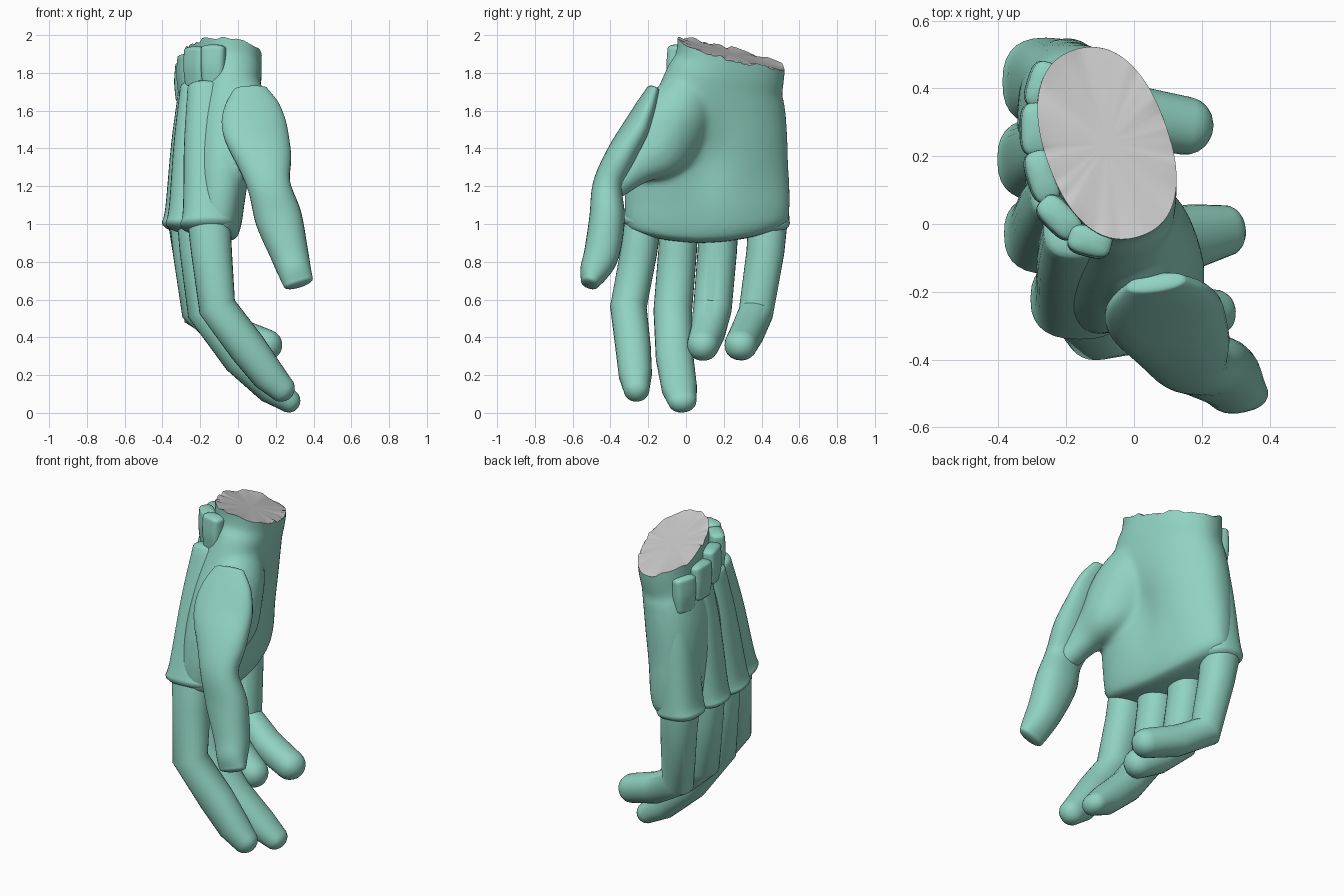
import bpy, bmesh, math, random
from mathutils import Vector

if "Cube" in bpy.data.objects:
    bpy.data.objects.remove(bpy.data.objects["Cube"])

random.seed(4)


def material(name, rgb):
    m = bpy.data.materials.new(name)
    m.diffuse_color = (*rgb, 1)
    m.use_nodes = True
    m.node_tree.nodes["Principled BSDF"].inputs["Base Color"].default_value = m.diffuse_color
    return m


TEAL = material("teal", (0.28, 0.65, 0.53))
GREY = material("cut_grey", (0.59, 0.59, 0.59))


def catmull(a, b, c, d, t):
    return [0.5 * (2 * q + (r - p) * t + (2 * p - 5 * q + 4 * r - s) * t * t
                   + (3 * q - p - 3 * r + s) * t ** 3) for p, q, r, s in zip(a, b, c, d)]


def add_loft(bm, stations, hint, power=2.0, dome=1.0, sides=28, steps=5):
    """Tube through (x, y, z, half_width, half_depth) stations with domed ends.
    hint is the width direction, or a function of the position giving it."""
    pts = [stations[0]] + list(stations) + [stations[-1]]
    path = []
    for i in range(len(stations) - 1):
        path += [catmull(*pts[i:i + 4], k / steps) for k in range(steps)]
    path.append(list(stations[-1]))
    pos = [Vector(p[:3]) for p in path]
    rings = []
    last = len(path) - 1
    for i, p in enumerate(path):
        before = (pos[i] - pos[i - 1]).normalized() if i else Vector()
        after = (pos[i + 1] - pos[i]).normalized() if i < last else Vector()
        rings.append((pos[i], (before + after).normalized(), p[3], p[4]))

    def cap(ring, sign):
        c, t, w, d = ring
        h = min(w, d) * dome * sign
        return [(c + t * h * math.sin(a), t, w * math.cos(a), d * math.cos(a))
                for a in (0.3, 0.6, 0.9, 1.2, 1.45)]

    rings = cap(rings[0], -1)[::-1] + rings + cap(rings[-1], 1)
    loops = []
    for c, t, w, d in rings:
        h = Vector(hint(c) if callable(hint) else hint)
        side = (h - t * t.dot(h)).normalized()
        up = side.cross(t)
        loop = []
        for k in range(sides):
            a = 2 * math.pi * k / sides
            ca, sa = math.cos(a), math.sin(a)
            u = math.copysign(abs(ca) ** (2 / power), ca)
            v = math.copysign(abs(sa) ** (2 / power), sa)
            loop.append(bm.verts.new(c + side * w * u + up * d * v))
        loops.append(loop)
    for lo, hi in zip(loops, loops[1:]):
        for k in range(sides):
            n = (k + 1) % sides
            bm.faces.new((lo[k], lo[n], hi[n], hi[k]))
    bm.faces.new(loops[0][::-1])
    bm.faces.new(loops[-1])


def smooth(ob, angle=40):
    bpy.ops.object.select_all(action='DESELECT')
    ob.select_set(True)
    bpy.context.view_layer.objects.active = ob
    bpy.ops.object.shade_smooth_by_angle(angle=math.radians(angle))


def finish(name, bm):
    bmesh.ops.recalc_face_normals(bm, faces=bm.faces)
    me = bpy.data.meshes.new(name)
    bm.to_mesh(me)
    bm.free()
    ob = bpy.data.objects.new(name, me)
    bpy.context.collection.objects.link(ob)
    me.materials.append(TEAL)
    smooth(ob)
    return ob


def loft(name, stations, hint, **kw):
    bm = bmesh.new()
    add_loft(bm, stations, hint, **kw)
    return finish(name, bm)


# Palm and thumb mound, fused into one soft body; the palm twists towards the wrist
bm = bmesh.new()
add_loft(bm, [(-.15, .11, .945, .42, .13), (-.15, .11, 1.02, .44, .155),
              (-.14, .12, 1.25, .435, .18), (-.12, .16, 1.5, .39, .195),
              (-.09, .2, 1.72, .335, .185), (-.08, .235, 1.85, .298, .183),
              (-.08, .24, 2.1, .293, .188)],
         lambda c: (-.15 - .25 * max(0, c.z - 1.1), 1, 0), power=2.3, dome=.15, sides=48)
add_loft(bm, [(0, .03, 1.76, .1, .1), (.03, -.04, 1.6, .18, .15),
              (.06, -.14, 1.43, .19, .15), (.11, -.28, 1.31, .12, .1),
              (.17, -.4, 1.18, .07, .07)], (0, 1, 0), dome=.6)
palm = finish("palm", bm)
mod = palm.modifiers.new("fuse", 'REMESH')
mod.mode = 'VOXEL'
mod.voxel_size = 0.016
mod = palm.modifiers.new("soften", 'SMOOTH')
mod.iterations = 14
fused = bpy.data.meshes.new_from_object(
    palm.evaluated_get(bpy.context.evaluated_depsgraph_get()))
palm.modifiers.clear()
palm.data = fused
bm = bmesh.new()
bm.from_mesh(fused)
# Hollow of the palm, and a lower edge that arches up at both ends
hollow = Vector((0.06, 0.1, 1.36))
for v in bm.verts:
    if v.co.x > -0.1:
        off = v.co - hollow
        v.co.x -= 0.045 * math.exp(-(off.y / .13) ** 2 - (off.z / .2) ** 2)
    low = min(1, max(0, (1.15 - v.co.z) / .2))
    v.co.z += low * (.36 * (v.co.y - .1) ** 2 - .025)
# Slanted, ragged cut at the wrist
normal = Vector((.16, .29, 1))
cut = bmesh.ops.bisect_plane(
    bm, geom=bm.verts[:] + bm.edges[:] + bm.faces[:], plane_co=(-.04, -.04, 1.975),
    plane_no=normal, clear_outer=True)["geom_cut"]
for f in bm.faces:
    f.material_index = 0
bmesh.ops.recalc_face_normals(bm, faces=bm.faces)
rim = [e for e in cut if isinstance(e, bmesh.types.BMEdge)]
ring = {v for e in rim for v in e.verts}
center = sum((v.co for v in ring), Vector()) / len(ring)
inner = {v: bm.verts.new(v.co.lerp(center, .2)) for v in ring}
teeth = [random.uniform(-.012, .014) for _ in range(48)]
for v in ring:
    a = math.atan2(v.co.y - center.y, v.co.x - center.x) / (2 * math.pi) % 1 * 48
    i = int(a)
    v.co.z += teeth[i % 48] * (1 - a + i) + teeth[(i + 1) % 48] * (a - i)
# Flat end of the wrist: a sloped border and a fan around the middle
middle = bm.verts.new(center)
for e in rim:
    a, b = e.verts
    for corners in ((a, b, inner[b], inner[a]), (inner[a], inner[b], middle)):
        f = bm.faces.new(corners)
        f.normal_update()
        if f.normal.z < 0:
            f.normal_flip()
        f.material_index = 1
fused.materials.clear()
fused.materials.append(TEAL)
fused.materials.append(GREY)
bm.to_mesh(fused)
bm.free()
smooth(palm)

# Fingers with crisp joints, from knuckle to tip
FINGERS = {
    "index_finger": [(-.155, -.225, 1.04, .098, .115), (-.14, -.25, .85, .097, .108),
                     (-.11, -.305, .56, .097, .1), (.05, -.28, .345, .094, .1),
                     (.16, -.268, .2, .088, .09), (.23, -.262, .13, .07, .072)],
    "middle_finger": [(-.21, -.035, 1.04, .103, .115), (-.2, -.045, .85, .102, .108),
                      (-.17, -.07, .54, .102, .1), (.01, -.06, .29, .1, .094),
                      (.18, -.035, .13, .094, .086), (.268, -.02, .064, .076, .062)],
    "ring_finger": [(-.25, .175, 1.04, .105, .115), (-.24, .165, .85, .104, .105),
                    (-.205, .14, .55, .102, .1), (-.07, .115, .425, .092, .092),
                    (.04, .09, .36, .084, .084)],
    "little_finger": [(-.265, .435, 1.04, .105, .11), (-.245, .42, .85, .1, .1),
                      (-.205, .37, .53, .092, .092), (-.03, .325, .425, .09, .088),
                      (.152, .29, .36, .086, .082)],
}
for name, stations in FINGERS.items():
    loft(name, stations, (0, 1, 0), power=2.15, steps=1)

# Slabs on the back of the hand, ending in knuckles: wrist point, knuckle point, half width, depth
RIDGES = {
    "index_ridge": ((-.17, -.02, 1.72), (-.16, -.22, 1.0), .125, .13),
    "middle_ridge": ((-.22, .09, 1.72), (-.255, -.03, 1.0), .118, .115),
    "ring_ridge": ((-.23, .23, 1.7), (-.275, .19, 1.0), .122, .115),
    "little_ridge": ((-.2, .4, 1.66), (-.26, .42, 1.0), .13, .115),
}
for name, (a, b, w, d) in RIDGES.items():
    a, b = Vector(a), Vector(b)
    loft(name, [(*a, w * .7, d * .75), (*a.lerp(b, .4), w * .88, d * .92),
                (*a.lerp(b, .88), w * .97, d), (*b, w, d * 1.12)],
         (0, 1, 0), power=2.5, dome=.4)

# Thumb
loft("thumb", [(.065, -.175, 1.715, .09, .03), (.075, -.215, 1.62, .15, .05),
               (.09, -.27, 1.5, .175, .068), (.135, -.35, 1.35, .15, .08),
               (.165, -.415, 1.2, .114, .08), (.215, -.418, 1.03, .124, .094),
               (.27, -.445, .85, .102, .094), (.3, -.485, .75, .088, .078),
               (.32, -.508, .69, .08, .05)],
     lambda c: (1, 0, -.3 * min(1, max(0, (c.z - 1.2) / .3))), power=2.2, dome=.45)

# Pads around the back of the wrist: centre, direction along the rim, half width
PADS = [((-.13, -.05, 1.84), (1, -.25, 0), .065),
        ((-.22, .02, 1.83), (.7, -.7, 0), .072),
        ((-.27, .14, 1.79), (.3, -1, 0), .078),
        ((-.29, .28, 1.75), (0, 1, 0), .078),
        ((-.27, .41, 1.71), (.3, 1, 0), .07)]
for i, (c, along, w) in enumerate(PADS, 1):
    x, y, z = c
    loft(f"wrist_pad_{i}", [(x, y, z - .09, w * .9, .04), (x, y, z, w, .048),
                            (x, y, z + .09, w, .042)], along, power=3.2, dome=.5)
